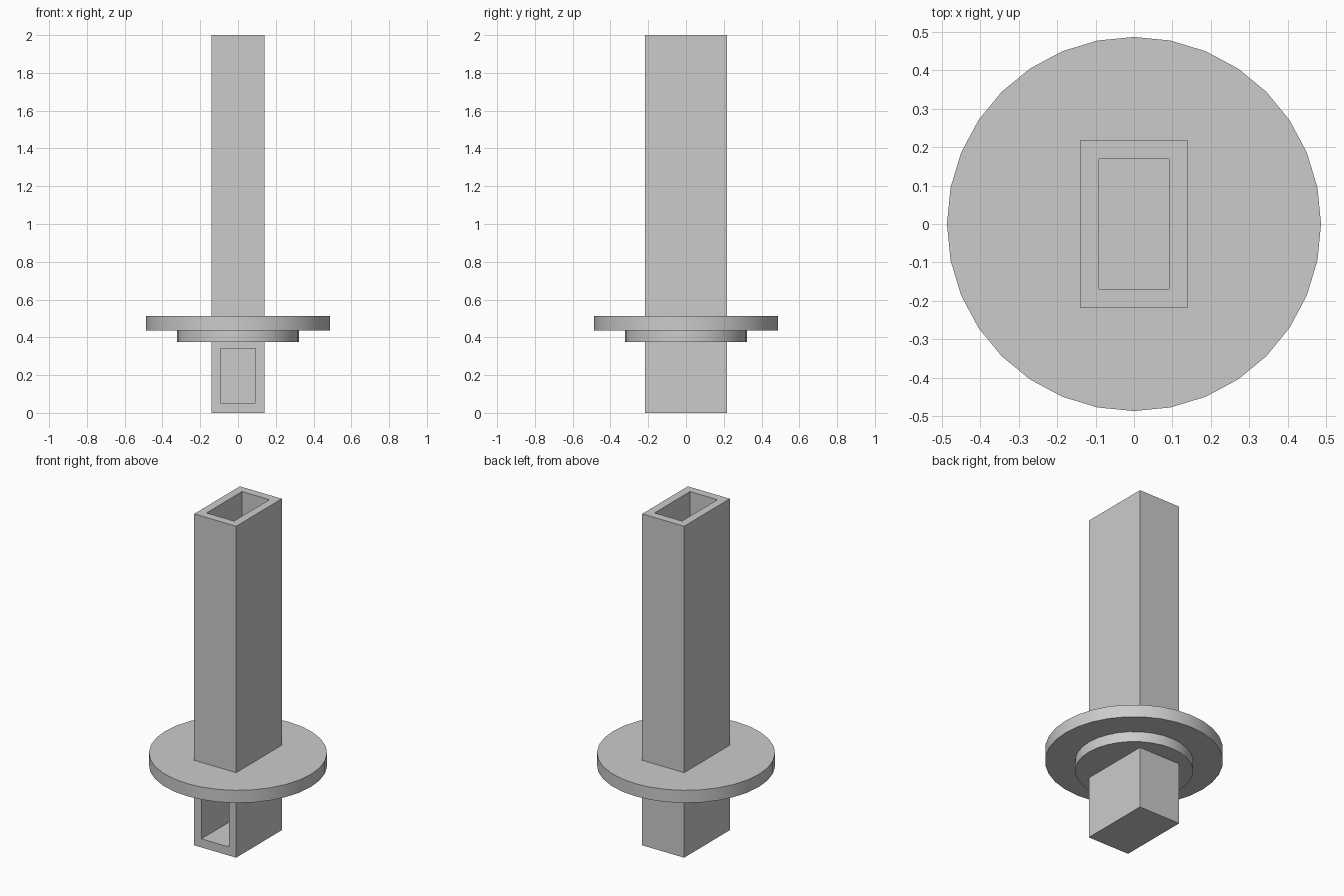
import bpy, bmesh
from math import radians, tau
from mathutils import Vector

cube = bpy.data.objects.get("Cube")
if cube:
    bpy.data.objects.remove(cube, do_unlink=True)

GREY = (0.6, 0.6, 0.6, 1.0)
grey = bpy.data.materials.new("light_grey")
grey.use_nodes = True
grey.diffuse_color = GREY
grey.node_tree.nodes["Principled BSDF"].inputs["Base Color"].default_value = GREY

HALF_X, HALF_Y, WALL = 0.14, 0.2175, 0.0485
IN_X, IN_Y = HALF_X - WALL, HALF_Y - WALL


def add_object(name, bm):
    bmesh.ops.recalc_face_normals(bm, faces=bm.faces)
    mesh = bpy.data.meshes.new(name)
    bm.to_mesh(mesh)
    bm.free()
    mesh.materials.append(grey)
    obj = bpy.data.objects.new(name, mesh)
    bpy.context.collection.objects.link(obj)
    return obj


def prism(name, half_x, outline):
    """Extrude a (y, z) outline symmetrically along x."""
    bm = bmesh.new()
    face = bm.faces.new([bm.verts.new((-half_x, y, z)) for y, z in outline])
    ext = bmesh.ops.extrude_face_region(bm, geom=[face])
    verts = [g for g in ext["geom"] if isinstance(g, bmesh.types.BMVert)]
    bmesh.ops.translate(bm, verts=verts, vec=(2 * half_x, 0, 0))
    return add_object(name, bm)


def lathe(name, profile, sides=32):
    """Revolve an (r, z) profile around z."""
    bm = bmesh.new()
    verts = [bm.verts.new((r, 0, z)) for r, z in profile]
    edges = [bm.edges.new(pair) for pair in zip(verts, verts[1:])]
    bmesh.ops.spin(bm, geom=verts + edges, cent=(0, 0, 0), axis=(0, 0, 1),
                   angle=tau, steps=sides, use_duplicate=False)
    bmesh.ops.remove_doubles(bm, verts=bm.verts, dist=0.0001)
    bmesh.ops.dissolve_limit(bm, angle_limit=radians(1), verts=bm.verts, edges=bm.edges)
    return add_object(name, bm)


def activate(obj):
    bpy.ops.object.select_all(action="DESELECT")
    obj.select_set(True)
    bpy.context.view_layer.objects.active = obj


def cut(obj, cutter):
    cutter.hide_render = True
    mod = obj.modifiers.new("cut", "BOOLEAN")
    mod.operation, mod.solver, mod.object = "DIFFERENCE", "EXACT", cutter
    activate(obj)
    bpy.ops.object.modifier_apply(modifier=mod.name)
    bpy.data.objects.remove(cutter, do_unlink=True)


# Rectangular duct: open top, closed floor, elbow passage out of the front
duct = prism("duct", HALF_X, [(-HALF_Y, 0), (HALF_Y, 0), (HALF_Y, 2), (-HALF_Y, 2)])
passage = prism("passage_cutter", IN_X, [
    (-0.3, 0.052), (IN_Y, 0.052), (IN_Y, 2.1),
    (-IN_Y, 2.1), (-IN_Y, 0.34), (-0.3, 0.34)])
cut(duct, passage)

# Stepped round flange fitted around the duct
flange = lathe("flange", [
    (0, 0.375), (0.323, 0.375), (0.323, 0.437),
    (0.487, 0.437), (0.487, 0.513), (0, 0.513)])
sleeve = prism("sleeve_cutter", HALF_X, [
    (-HALF_Y, 0.2), (HALF_Y, 0.2), (HALF_Y, 0.7), (-HALF_Y, 0.7)])
cut(flange, sleeve)
activate(flange)
bpy.ops.object.shade_smooth_by_angle(angle=radians(30))
